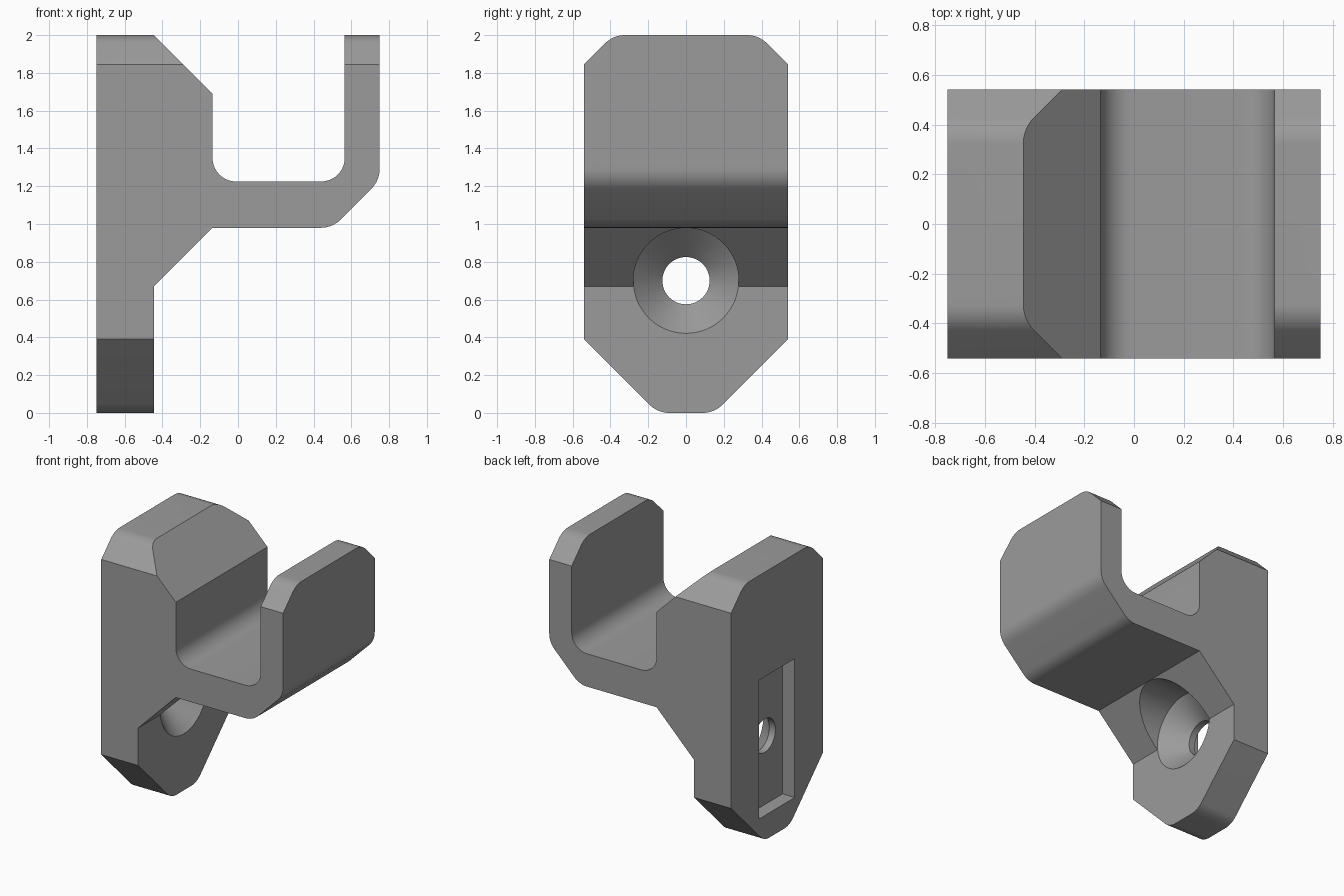
import bpy, bmesh, math
from mathutils import Vector

if "Cube" in bpy.data.objects:
    bpy.data.objects.remove(bpy.data.objects["Cube"])

grey = bpy.data.materials.new("mid grey")
grey.diffuse_color = (0.33, 0.33, 0.33, 1)
grey.use_nodes = True
grey.node_tree.nodes["Principled BSDF"].inputs["Base Color"].default_value = grey.diffuse_color


def rounded(corners, steps=10):
    """Turn (u, v, radius) corners into an outline with filleted corners."""
    pts = []
    n = len(corners)
    for i, (u, v, r) in enumerate(corners):
        p = Vector((u, v))
        if r == 0:
            pts.append(p)
            continue
        a = (Vector(corners[i - 1][:2]) - p).normalized()
        b = (Vector(corners[(i + 1) % n][:2]) - p).normalized()
        half = a.angle(b) / 2
        centre = p + (a + b).normalized() * (r / math.sin(half))
        start = p + a * (r / math.tan(half)) - centre
        end = p + b * (r / math.tan(half)) - centre
        sweep = math.pi - 2 * half
        for k in range(steps + 1):
            t = k / steps
            pts.append(centre + (start * math.sin((1 - t) * sweep)
                                 + end * math.sin(t * sweep)) / math.sin(sweep))
    return pts


def make_object(name, bm):
    bmesh.ops.recalc_face_normals(bm, faces=bm.faces)
    mesh = bpy.data.meshes.new(name)
    bm.to_mesh(mesh)
    bm.free()
    mesh.materials.append(grey)
    obj = bpy.data.objects.new(name, mesh)
    bpy.context.collection.objects.link(obj)
    return obj


def prism(name, outline, place, direction):
    bm = bmesh.new()
    face = bm.faces.new([bm.verts.new(place(p)) for p in outline])
    out = bmesh.ops.extrude_face_region(bm, geom=[face])
    verts = [g for g in out["geom"] if isinstance(g, bmesh.types.BMVert)]
    bmesh.ops.translate(bm, verts=verts, vec=direction)
    return make_object(name, bm)


# Side profile of the hook: back plate, shelf and upturned lip
profile = rounded([
    (-0.75, 0, 0), (-0.445, 0, 0), (-0.445, 0.67, 0), (-0.135, 0.98, 0),
    (0.50, 0.98, 0.15), (0.75, 1.23, 0.15), (0.75, 2, 0), (0.565, 2, 0),
    (0.565, 1.225, 0.125), (-0.135, 1.225, 0.125), (-0.135, 1.69, 0),
    (-0.445, 2, 0), (-0.75, 2, 0)])
hook = prism("wall_hook", profile, lambda p: (p.x, -0.54, p.y), (0, 1.08, 0))

# Face outline with clipped, rounded corners, slightly oversized at the sides
outline = rounded([
    (-0.15, 0, 0.15), (0.15, 0, 0.15), (0.54, 0.39, 0), (0.54, 1.845, 0),
    (0.385, 2, 0.15), (-0.385, 2, 0.15), (-0.54, 1.845, 0), (-0.54, 0.39, 0)])
corner_trim = prism("corner_trim", outline, lambda p: (-1, p.x, p.y), (2, 0, 0))

# Mounting slot in the back
slot = prism("back_slot", rounded([(-0.21, 0.185, 0), (0.21, 0.185, 0),
                                   (0.21, 1.22, 0), (-0.21, 1.22, 0)]),
             lambda p: (-0.9, p.x, p.y), (0.25, 0, 0))

# Countersunk screw hole, turned around the x direction
bm = bmesh.new()
sides = 64
rings = []
for x, r in [(-0.85, 0.125), (-0.60, 0.125), (-0.445, 0.279), (0.1, 0.279)]:
    angles = [2 * math.pi * k / sides for k in range(sides)]
    rings.append([bm.verts.new((x, r * math.cos(a), 0.70 + r * math.sin(a)))
                  for a in angles])
for lo, hi in zip(rings, rings[1:]):
    for k in range(sides):
        j = (k + 1) % sides
        bm.faces.new((lo[k], lo[j], hi[j], hi[k]))
bm.faces.new(rings[0])
bm.faces.new(rings[-1])
screw_hole = make_object("screw_hole", bm)

# Cut the parts and discard the cutters
bpy.context.view_layer.objects.active = hook
hook.select_set(True)
for cutter, operation in [(corner_trim, 'INTERSECT'), (slot, 'DIFFERENCE'),
                          (screw_hole, 'DIFFERENCE')]:
    cutter.hide_render = True
    mod = hook.modifiers.new(cutter.name, 'BOOLEAN')
    mod.object = cutter
    mod.operation = operation
    mod.solver = 'EXACT'
    bpy.ops.object.modifier_apply(modifier=mod.name)
    bpy.data.objects.remove(cutter)

bpy.ops.object.shade_smooth_by_angle(angle=math.radians(25))
